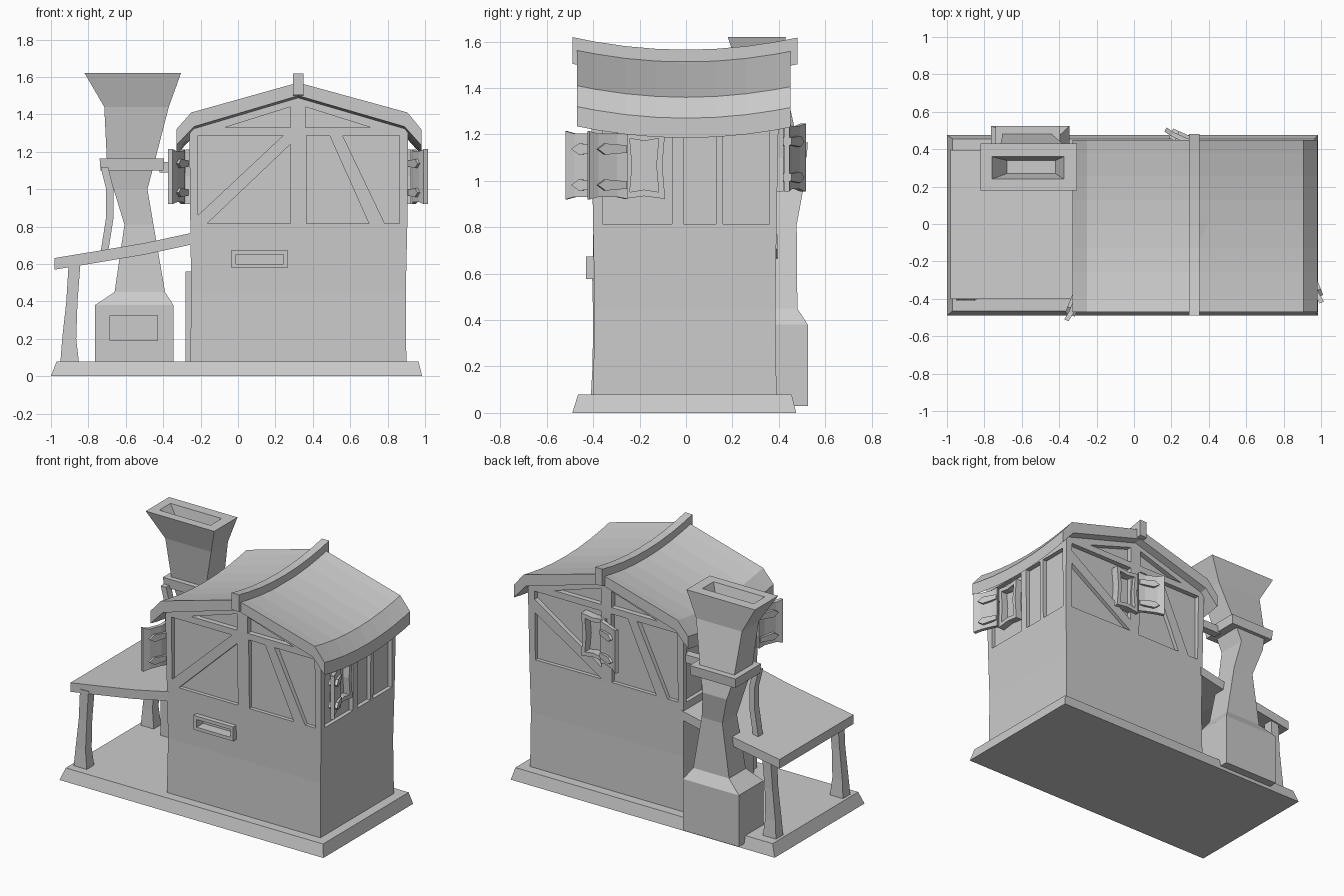
import bpy, bmesh
from math import sin, cos, radians
from mathutils import Matrix, Vector

if "Cube" in bpy.data.objects:
    bpy.data.objects.remove(bpy.data.objects["Cube"])


def loft(name, rings, loop=False, mat=None):
    """Skin equal-length rings; cap the ends, or join last to first."""
    bm = bmesh.new()
    vs = [[bm.verts.new(p) for p in r] for r in rings]
    n = len(rings[0])
    for i in range(len(vs) if loop else len(vs) - 1):
        a, b = vs[i], vs[(i + 1) % len(vs)]
        for j in range(n):
            k = (j + 1) % n
            bm.faces.new((a[j], a[k], b[k], b[j]))
    if not loop:
        bm.faces.new(vs[0])
        bm.faces.new(vs[-1])
    if mat:
        bm.transform(mat)
    bmesh.ops.recalc_face_normals(bm, faces=bm.faces)
    me = bpy.data.meshes.new(name)
    bm.to_mesh(me)
    bm.free()
    ob = bpy.data.objects.new(name, me)
    bpy.context.collection.objects.link(ob)
    return ob


def rect(z, x0, x1, y0, y1):
    return [(x0, y0, z), (x1, y0, z), (x1, y1, z), (x0, y1, z)]


def box(name, x0, x1, y0, y1, z0, z1):
    return loft(name, [rect(z0, x0, x1, y0, y1), rect(z1, x0, x1, y0, y1)])


def cut(target, cutters):
    for c in cutters:
        m = target.modifiers.new("cut", 'BOOLEAN')
        m.operation, m.solver, m.object = 'DIFFERENCE', 'EXACT', c
    dg = bpy.context.evaluated_depsgraph_get()
    me = bpy.data.meshes.new_from_object(target.evaluated_get(dg))
    target.modifiers.clear()
    target.data = me
    for c in cutters:
        bpy.data.objects.remove(c)


# Base slab
loft("base", [rect(0, -1, .985, -.49, .475), rect(.08, -.97, .965, -.465, .455)])

# House body with gable top
body = loft("house_body", [rect(.08, -.255, .9, -.4, .39), rect(.45, -.25, .897, -.394, .385),
                           rect(.8, -.255, .905, -.4, .39), rect(1.33, -.26, .91, -.41, .4),
                           rect(1.52, .315, .335, -.41, .4)])

# Recessed panels between the timbers, as (x, z) outlines
gable = [[(-.07, 1.33), (.28, 1.44), (.28, 1.33)], [(.36, 1.33), (.36, 1.44), (.71, 1.33)]]
wide = [[(-.215, 1.286), (.24, 1.286), (-.215, .86)], [(-.165, .816), (.28, 1.24), (.28, .816)]]
steep = [[(.366, 1.286), (.49, 1.286), (.70, .816), (.366, .816)],
         [(.56, 1.286), (.863, 1.286), (.863, .816), (.785, .816)]]
wide_back = [[(.86, 1.286), (.36, 1.286), (.36, .9), (.86, 1.23)],
             [(.86, 1.14), (.36, .82), (.86, .816)]]
steep_back = [[(.65 - x, z) for x, z in p] for p in steep]
cutters = []
for panels, ya, yb in ((gable + wide + steep, -.5, -.375), (gable + wide_back + steep_back, .365, .5)):
    for p in panels:
        cutters.append(loft("cutter", [[(x, y, z) for x, z in p] for y in (ya, yb)]))
for x0, x1 in ((.878, 1), (-.4, -.228)):
    for y0, y1 in ((-.36, -.06), (-.01, .13), (.16, .36)):
        cutters.append(box("cutter", x0, x1, y0, y1, .815, 1.25))
cutters.append(box("cutter", -.01, .243, -.5, -.36, .6, .652))
cut(body, cutters)


# Swaybacked main roof and ridge beam
def sag(y):
    return .05 * ((y / .47) ** 2 - 1)


section = [(-.33, 1.32), (-.25, 1.41), (.322, 1.57), (.906, 1.41), (.98, 1.32),
           (.98, 1.235), (.89, 1.335), (.322, 1.5), (-.235, 1.335), (-.33, 1.235)]
stations = [-.47, -.39, -.26, -.13, 0, .13, .26, .38, .45]
loft("main_roof", [[(x, y, z + sag(y)) for x, z in section] for y in stations])
stations[0], stations[-1] = -.49, .48
loft("ridge_beam", [[(x, y, z + sag(y)) for x, z in
                     ((.295, 1.5), (.295, 1.615), (.35, 1.615), (.35, 1.5))] for y in stations])

# Lean-to porch roof
loft("porch_roof", [[(x, -.4, z), (x, .395, z), (x, .395, z - .062), (x, -.4, z - .062)]
                    for x, z in ((-.98, .632), (-.75, .67), (-.5, .712), (-.24, .768))])

# Curved porch posts
for name, y in (("front_porch_post", -.37), ("back_porch_post", .35)):
    loft(name, [rect(z, x0, x1, y - d, y + d) for z, x0, x1, d in
                ((.07, -.95, -.85, .04), (.2, -.94, -.865, .033), (.4, -.918, -.858, .03),
                 (.61, -.905, -.842, .035))])

# Letter slot frame on the front wall
def loop_frame(name, outer, inner, w0, w1, mat=None):
    rings = [[(u, v, w) for u, v in pts] for pts, w in
             ((outer, w0), (outer, w1), (inner, w1), (inner, w0))]
    return loft(name, rings, True, mat)


FRONT = Matrix(((1, 0, 0, 0), (0, 0, -1, 0), (0, 1, 0, 0), (0, 0, 0, 1)))
loop_frame("slot_frame", [(-.035, .578), (.265, .578), (.265, .675), (-.035, .675)],
           [(-.01, .6), (.243, .6), (.243, .652), (-.01, .652)], .385, .43, FRONT)

# Door panel under the porch
box("door_panel", -.28, -.24, -.33, .0, .07, .56)

# Flared chimney with hollow top
stove = loft("chimney", [rect(*r) for r in (
    (.03, -.765, -.345, .26, .525), (.38, -.765, -.345, .26, .525),
    (.45, -.66, -.39, .3, .48), (.81, -.607, -.452, .32, .477),
    (1.0, -.665, -.484, .31, .512), (1.13, -.7, -.45, .29, .49),
    (1.44, -.715, -.37, .24, .42), (1.62, -.82, -.305, .18, .43),
    (1.62, -.76, -.375, .24, .36), (1.5, -.68, -.42, .27, .34))])
cut(stove, [box("cutter", -.685, -.43, .2, .34, .19, .325)])
loft("chimney_band", [rect(1.1, -.735, -.4, .255, .52), rect(1.165, -.74, -.395, .25, .525)])
box("chimney_wall_strap", -.42, -.24, .32, .375, 1.09, 1.145)
loft("band_support_post", [rect(z, x, x + .04, .22, .27) for z, x in
                           ((.66, -.735), (.85, -.705), (1.0, -.705), (1.12, -.735))])


# Windows with pinched frames and open shutters
def pinched(a, b, k):
    return [(-a, -b), (0, -b + k), (a, -b), (a - k, 0), (a, b), (0, b - k), (-a, b), (-a + k, 0)]


def window(tag, origin, u, w, s, angle):
    """u runs along the wall, w points outward, s is the hinge side."""
    u, w, up = Vector(u), Vector(w), Vector((0, 0, 1))

    def frame(o, a, c):
        return Matrix.Translation(o) @ Matrix((a, up, c)).transposed().to_4x4()

    o = Vector(origin)
    m = frame(o, u, w)
    loop_frame(tag + "_window_frame", pinched(.09, .145, .012), pinched(.062, .115, .01), -.035, .02, m)
    t = radians(angle)
    along = u * s * cos(t) + w * sin(t)
    out = w * cos(t) - u * s * sin(t)
    m = frame(o + u * s * .085 + w * .015, along, out)
    # bowed shutter board with pinched top and bottom
    loft(tag + "_shutter", [[(x, -h, d), (x, h, d), (x, h, d + .025), (x, -h, d + .025)]
                            for x, h, d in ((0, .145, .008), (.045, .136, 0), (.13, .136, 0),
                                            (.175, .147, .008))], mat=m)
    strap = [(0, -.016), (.1, -.024), (.135, 0), (.1, .024), (0, .016)]
    for i, v in enumerate((-.085, .07)):
        loft(f"{tag}_shutter_hinge_{i + 1}",
             [[(x + .005, y + v, d) for x, y in strap] for d in (-.014, .042)], mat=m)


window("right", (.905, -.18, 1.067), (0, 1, 0), (1, 0, 0), -1, 22)
window("left", (-.262, -.275, 1.067), (0, -1, 0), (-1, 0, 0), 1, 22)
window("back", (.405, .4, 1.1), (-1, 0, 0), (0, 1, 0), 1, 24)
